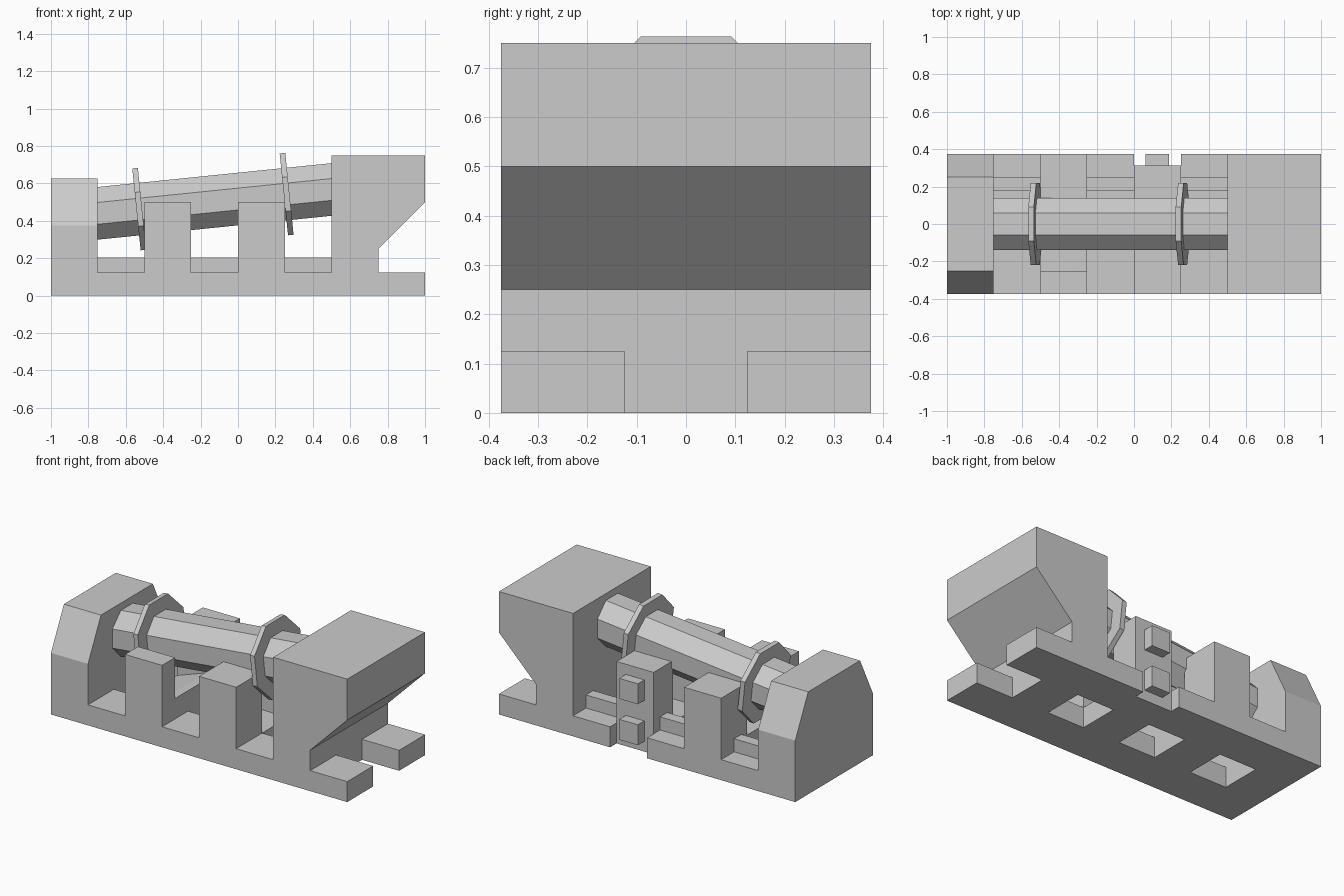
import bpy, bmesh, math
from mathutils import Matrix, Vector

if "Cube" in bpy.data.objects:
    bpy.data.objects.remove(bpy.data.objects["Cube"], do_unlink=True)

# Single plain grey
grey = bpy.data.materials.new("plain grey")
grey.use_nodes = True
colour = (0.6, 0.6, 0.6, 1)
grey.diffuse_color = colour
grey.node_tree.nodes["Principled BSDF"].inputs["Base Color"].default_value = colour


def finish(name, bm):
    bmesh.ops.recalc_face_normals(bm, faces=bm.faces)
    mesh = bpy.data.meshes.new(name)
    bm.to_mesh(mesh)
    bm.free()
    mesh.materials.append(grey)
    obj = bpy.data.objects.new(name, mesh)
    bpy.context.collection.objects.link(obj)
    return obj


def prism(name, points, axis, low, high):
    """Extrude a 2D outline along x (points are y, z) or y (points are x, z)."""
    bm = bmesh.new()
    place = (lambda a, b: (low, a, b)) if axis == "x" else (lambda a, b: (a, low, b))
    face = bm.faces.new([bm.verts.new(place(a, b)) for a, b in points])
    grown = bmesh.ops.extrude_face_region(bm, geom=[face])
    shift = Vector((high - low, 0, 0) if axis == "x" else (0, high - low, 0))
    verts = [g for g in grown["geom"] if isinstance(g, bmesh.types.BMVert)]
    bmesh.ops.translate(bm, vec=shift, verts=verts)
    return finish(name, bm)


def box(name, x, y, z):
    outline = [(x[0], z[0]), (x[1], z[0]), (x[1], z[1]), (x[0], z[1])]
    return prism(name, outline, "y", *y)


def cut(target, cutter):
    mod = target.modifiers.new("cut", "BOOLEAN")
    mod.operation, mod.solver, mod.object = "DIFFERENCE", "EXACT", cutter
    bpy.context.view_layer.objects.active = target
    bpy.ops.object.modifier_apply(modifier=mod.name)
    bpy.data.objects.remove(cutter, do_unlink=True)


def octagon(name, centre, apothem, length, tilt):
    """Eight-sided cylinder lying along x and tilted up towards +x."""
    bm = bmesh.new()
    matrix = (Matrix.Translation(centre) @ Matrix.Rotation(-tilt, 4, "Y")
              @ Matrix.Rotation(math.pi / 2, 4, "Y") @ Matrix.Rotation(math.pi / 8, 4, "Z"))
    r = apothem / math.cos(math.pi / 8)
    bmesh.ops.create_cone(bm, cap_ends=True, segments=8, radius1=r, radius2=r,
                          depth=length, matrix=matrix)
    return finish(name, bm)


# Base plate with the overhanging tall block
half = 0.375
floor = 0.125
body = prism("base_and_tall_block",
             [(-0.75, 0), (1, 0), (1, floor), (0.75, floor), (0.75, 0.25), (1, 0.5),
              (1, 0.75), (0.5, 0.75), (0.5, floor), (-0.75, floor)], "y", -half, half)

# Floor holes, fork notch and rear recess
gaps = (-0.75, -0.25, 0.25)
for x in gaps:
    top = 0.2
    cut(body, box("hole_cutter", (x, x + 0.25), (-0.125, 0.125), (-0.1, floor if x > 0.2 else top)))
cut(body, box("notch_cutter", (0.75, 1.1), (-0.125, 0.125), (-0.1, 0.2)))
cut(body, box("recess_cutter", (0, 0.25), (0.3125, 0.5), (-0.1, 0.2)))

# Low end block with sloped shoulders
prism("end_block", [(-half, 0), (half, 0), (half, 0.375), (0.25, 0.625),
                    (-0.25, 0.625), (-half, 0.375)], "x", -1, -0.75)

# Low rails behind the floor holes
for i, x in enumerate(gaps):
    box(f"rear_rail_{i + 1}", (x, x + 0.25), (0.18, 0.25), (floor, 0.205))

# Posts on both sides of the shaft
low, mid = (-0.5, -0.25), (0, 0.25)
post_z = (floor, 0.5)
box("front_post_1", low, (-half, -0.25), post_z)
box("front_post_2", mid, (-half, -0.125), post_z)
box("rear_post_1", low, (0.125, half), post_z)
box("rear_post_2", mid, (0.125, 0.3125), post_z)

# Sloped saddle between the first pair of posts
prism("saddle", [(-0.5, floor), (-0.25, floor), (-0.25, 0.25), (-0.3, 0.25), (-0.5, 0.18)],
      "y", -0.25, 0.125)

# Small tabs on the rear recess
for i, z in enumerate((0.0625, 0.3125)):
    box(f"rear_tab_{i + 1}", (0.0625, 0.1875), (0.3125, half), (z, z + 0.125))

# Tilted shaft and its two collars
tilt = math.atan(0.102)


def axis_point(x):
    return Vector((x, 0, 0.44 + 0.102 * (x + 0.75)))


octagon("shaft", axis_point(-0.125), 0.14, 1.3, tilt)
for i, x in enumerate((-0.528, 0.26)):
    octagon(f"collar_{i + 1}", axis_point(x), 0.22, 0.03, tilt)
